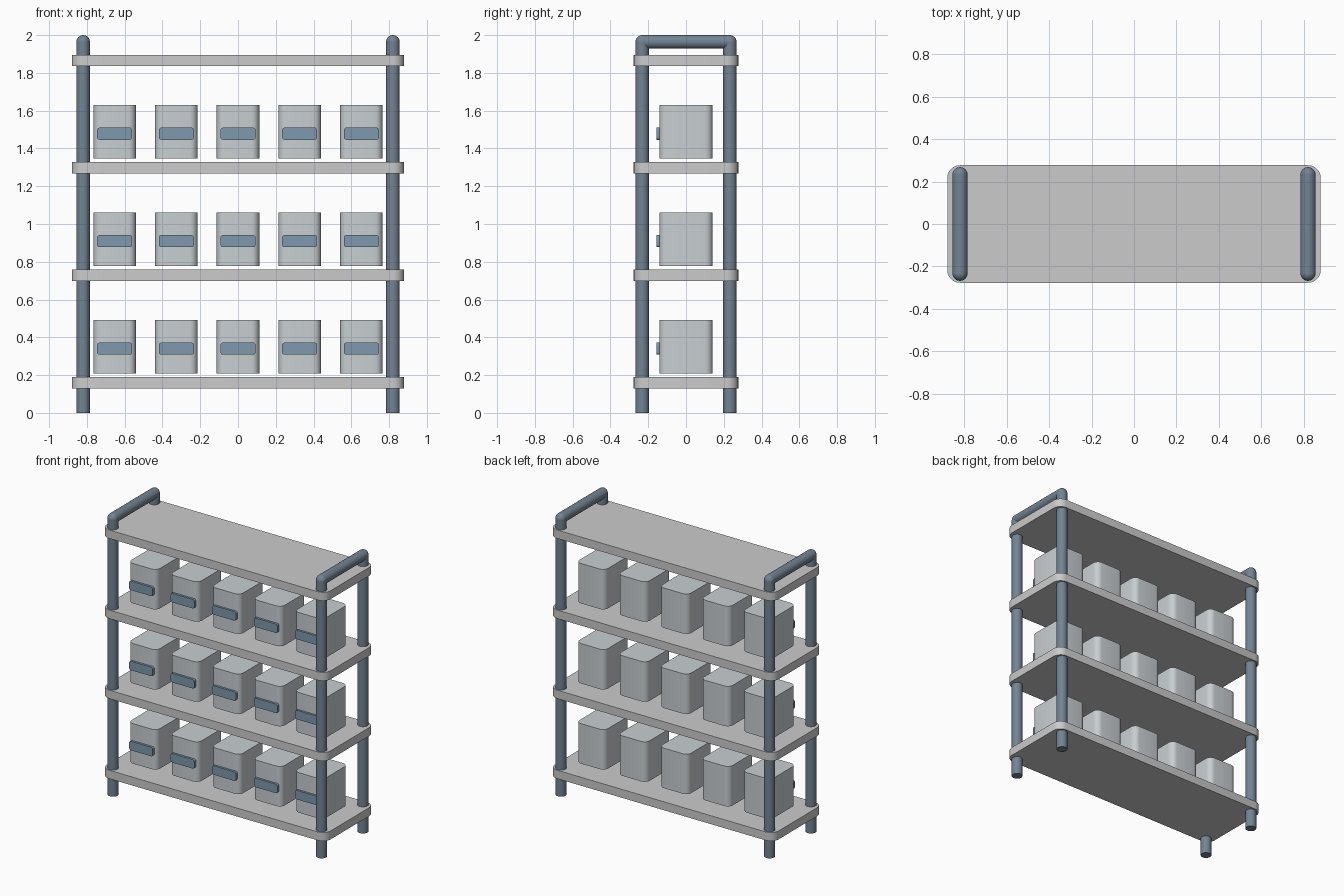
import bpy, bmesh, math
from mathutils import Matrix

if "Cube" in bpy.data.objects:
    bpy.data.objects.remove(bpy.data.objects["Cube"])


def material(name, rgb):
    m = bpy.data.materials.new(name)
    m.diffuse_color = (*rgb, 1)
    m.use_nodes = True
    m.node_tree.nodes["Principled BSDF"].inputs["Base Color"].default_value = m.diffuse_color
    return m


STEEL = material("steel_blue", (0.17, 0.23, 0.29))
BIN = material("pale_bin", (0.58, 0.62, 0.64))
LABEL = material("label_blue", (0.21, 0.32, 0.42))


def finish(name, bm, mat=None):
    bmesh.ops.recalc_face_normals(bm, faces=bm.faces)
    mesh = bpy.data.meshes.new(name)
    bm.to_mesh(mesh)
    bm.free()
    ob = bpy.data.objects.new(name, mesh)
    bpy.context.collection.objects.link(ob)
    if mat:
        mesh.materials.append(mat)
    bpy.ops.object.select_all(action='DESELECT')
    bpy.context.view_layer.objects.active = ob
    ob.select_set(True)
    bpy.ops.object.shade_smooth_by_angle(angle=math.radians(35))
    return ob


def rounded_box(name, loc, size, radius, axis, mat=None):
    """Box whose four edges parallel to the given axis are rounded."""
    bm = bmesh.new()
    bmesh.ops.create_cube(bm, size=1)
    bmesh.ops.scale(bm, vec=size, verts=bm.verts)
    edges = [e for e in bm.edges
             if abs((e.verts[0].co - e.verts[1].co).normalized()[axis]) > 0.9]
    bmesh.ops.bevel(bm, geom=edges, offset=radius, segments=6,
                    profile=0.5, affect='EDGES')
    bmesh.ops.translate(bm, vec=loc, verts=bm.verts)
    return finish(name, bm, mat)


# Tubular end frames: two posts, a top bar and ball corners
R, POST_X, POST_Y, BAR_Z = 0.036, 0.82, 0.232, 1.964


def tube(bm, matrix, depth):
    bmesh.ops.create_cone(bm, cap_ends=True, segments=24, radius1=R,
                          radius2=R, depth=depth, matrix=matrix)


for side, x in (("left", -POST_X), ("right", POST_X)):
    bm = bmesh.new()
    for y in (-POST_Y, POST_Y):
        tube(bm, Matrix.Translation((x, y, BAR_Z / 2)), BAR_Z)
        bmesh.ops.create_uvsphere(bm, u_segments=24, v_segments=12, radius=R,
                                  matrix=Matrix.Translation((x, y, BAR_Z)))
    tube(bm, Matrix.Translation((x, 0, BAR_Z)) @ Matrix.Rotation(math.pi / 2, 4, 'X'),
         2 * POST_Y)
    finish(f"{side}_end_frame", bm, STEEL)

# Shelves, with a row of labelled bins on all but the top one
for level in range(4):
    z = 0.159 + 0.569 * level
    rounded_box(f"shelf_{level + 1}", (0, 0, z), (1.76, 0.554, 0.06), 0.06, 2)
    if level == 3:
        break
    for col in range(5):
        x = (col - 2) * 0.3265
        tag = f"{level + 1}_{col + 1}"
        rounded_box(f"bin_{tag}", (x, 0, z + 0.192), (0.225, 0.283, 0.284), 0.04, 2, BIN)
        rounded_box(f"bin_label_{tag}", (x, -0.148, z + 0.181),
                    (0.185, 0.018, 0.064), 0.013, 1, LABEL)
